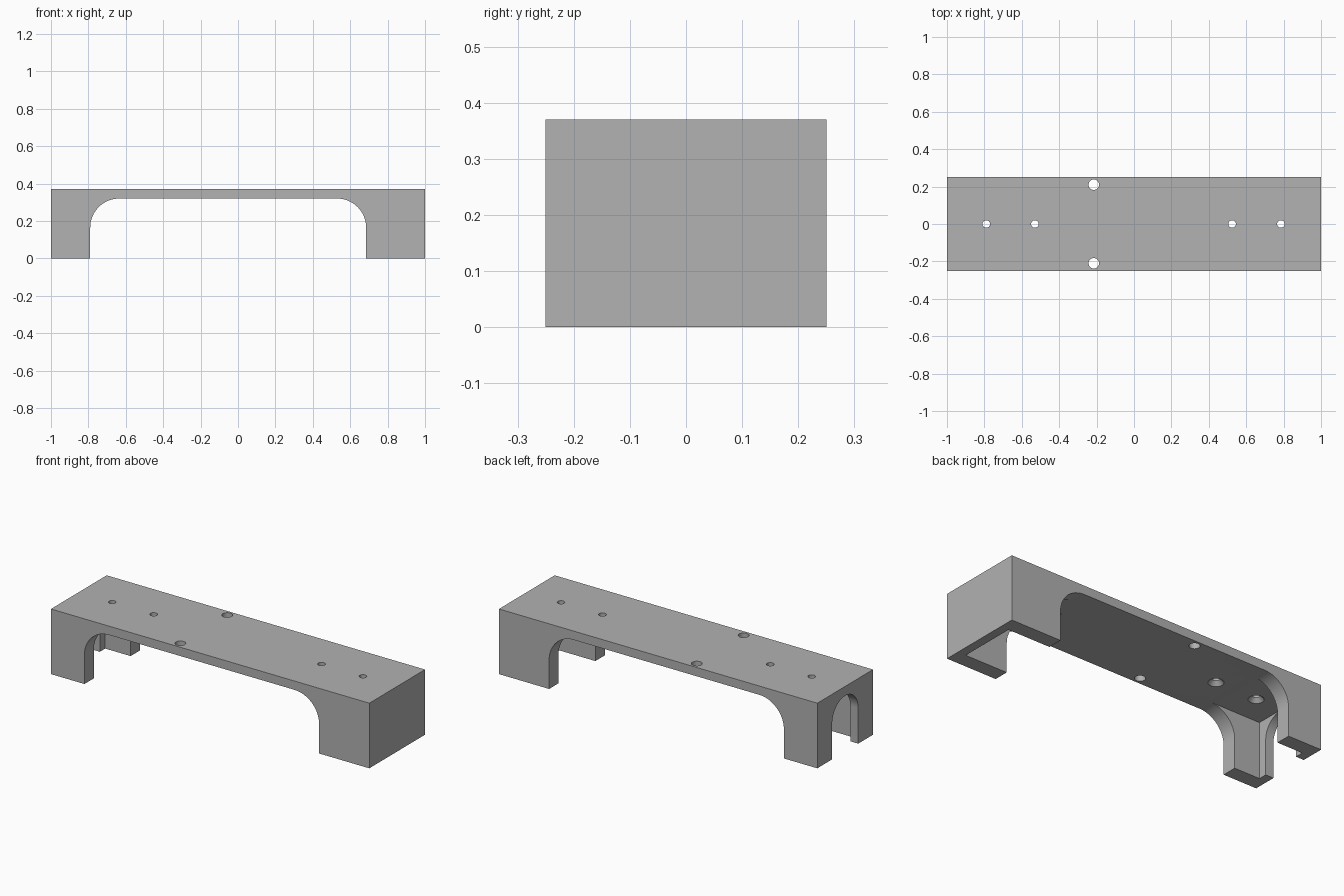
import bpy, bmesh
from math import sin, cos, pi, radians
from mathutils import Vector

if "Cube" in bpy.data.objects:
    bpy.data.objects.remove(bpy.data.objects["Cube"])

HEIGHT, CEILING = 0.37, 0.32
END_WALL, SIDE_WALL = 0.05, 0.085

grey = bpy.data.materials.new("plain grey")
grey.use_nodes = True
grey.diffuse_color = (0.445, 0.445, 0.445, 1)
grey.node_tree.nodes["Principled BSDF"].inputs["Base Color"].default_value = grey.diffuse_color


def add_object(name, bm):
    bmesh.ops.recalc_face_normals(bm, faces=bm.faces)
    mesh = bpy.data.meshes.new(name)
    bm.to_mesh(mesh)
    bm.free()
    mesh.materials.append(grey)
    obj = bpy.data.objects.new(name, mesh)
    bpy.context.collection.objects.link(obj)
    return obj


def prism(name, points, sweep):
    """Extrude a closed planar outline along a vector."""
    bm = bmesh.new()
    face = bm.faces.new([bm.verts.new(p) for p in points])
    new = bmesh.ops.extrude_face_region(bm, geom=[face])["geom"]
    verts = [v for v in new if isinstance(v, bmesh.types.BMVert)]
    bmesh.ops.translate(bm, verts=verts, vec=Vector(sweep))
    return add_object(name, bm)


def box(name, x0, x1, y0, y1, z0, z1):
    outline = [(x0, y0, z0), (x1, y0, z0), (x1, y1, z0), (x0, y1, z0)]
    return prism(name, outline, (0, 0, z1 - z0))


def arch(a0, a1, top, radius, steps=16):
    """Outline of an opening with rounded upper corners."""
    pts = [(a0, -0.1), (a1, -0.1)]
    for centre, start in ((a1 - radius, 0), (a0 + radius, pi / 2)):
        for i in range(steps + 1):
            t = start + i * pi / 2 / steps
            pts.append((centre + radius * cos(t), top - radius + radius * sin(t)))
    return pts


def cone(name, x, y, z0, z1, r0, r1):
    bm = bmesh.new()
    bmesh.ops.create_cone(bm, cap_ends=True, segments=32, radius1=r0, radius2=r1, depth=z1 - z0)
    bmesh.ops.translate(bm, verts=bm.verts, vec=(x, y, (z0 + z1) / 2))
    return add_object(name, bm)


def cut(target, cutter):
    mod = target.modifiers.new("cut", 'BOOLEAN')
    mod.operation, mod.solver, mod.object = 'DIFFERENCE', 'EXACT', cutter
    bpy.context.view_layer.objects.active = target
    bpy.ops.object.modifier_apply(modifier=mod.name)
    bpy.data.objects.remove(cutter)


# Solid block
cover = box("bridge_cover", -1, 1, -0.25, 0.25, 0, HEIGHT)

# Hollow underside
inner_y = 0.25 - SIDE_WALL
cut(cover, box("cavity_cutter", -1 + END_WALL, 1 - END_WALL, -inner_y, inner_y, -0.1, CEILING))

# Wide arch through both side walls
side = [(a, -0.5, z) for a, z in arch(-0.79, 0.685, CEILING, 0.155)]
cut(cover, prism("side_arch_cutter", side, (0, 1, 0)))

# Narrow round arch through one end wall
end = [(-1.1, a, z) for a, z in arch(-0.117, 0.117, CEILING - 0.003, 0.1165)]
cut(cover, prism("end_arch_cutter", end, (0.2, 0, 0)))

# Screw holes along the centre, countersunk from below
for x in (-0.79, -0.53, 0.525, 0.785):
    cut(cover, cone("screw_hole_cutter", x, 0, 0.25, 0.45, 0.02, 0.02))
    cut(cover, cone("countersink_cutter", x, 0, 0.31, 0.343, 0.049, 0.0195))

# Pair of larger holes near the long edges
for y in (-0.21, 0.21):
    cut(cover, cone("edge_hole_cutter", -0.215, y, 0.25, 0.45, 0.028, 0.028))

# Smooth curves, sharp corners
bpy.ops.object.select_all(action='DESELECT')
cover.select_set(True)
bpy.context.view_layer.objects.active = cover
bpy.ops.object.shade_smooth_by_angle(angle=radians(30))
